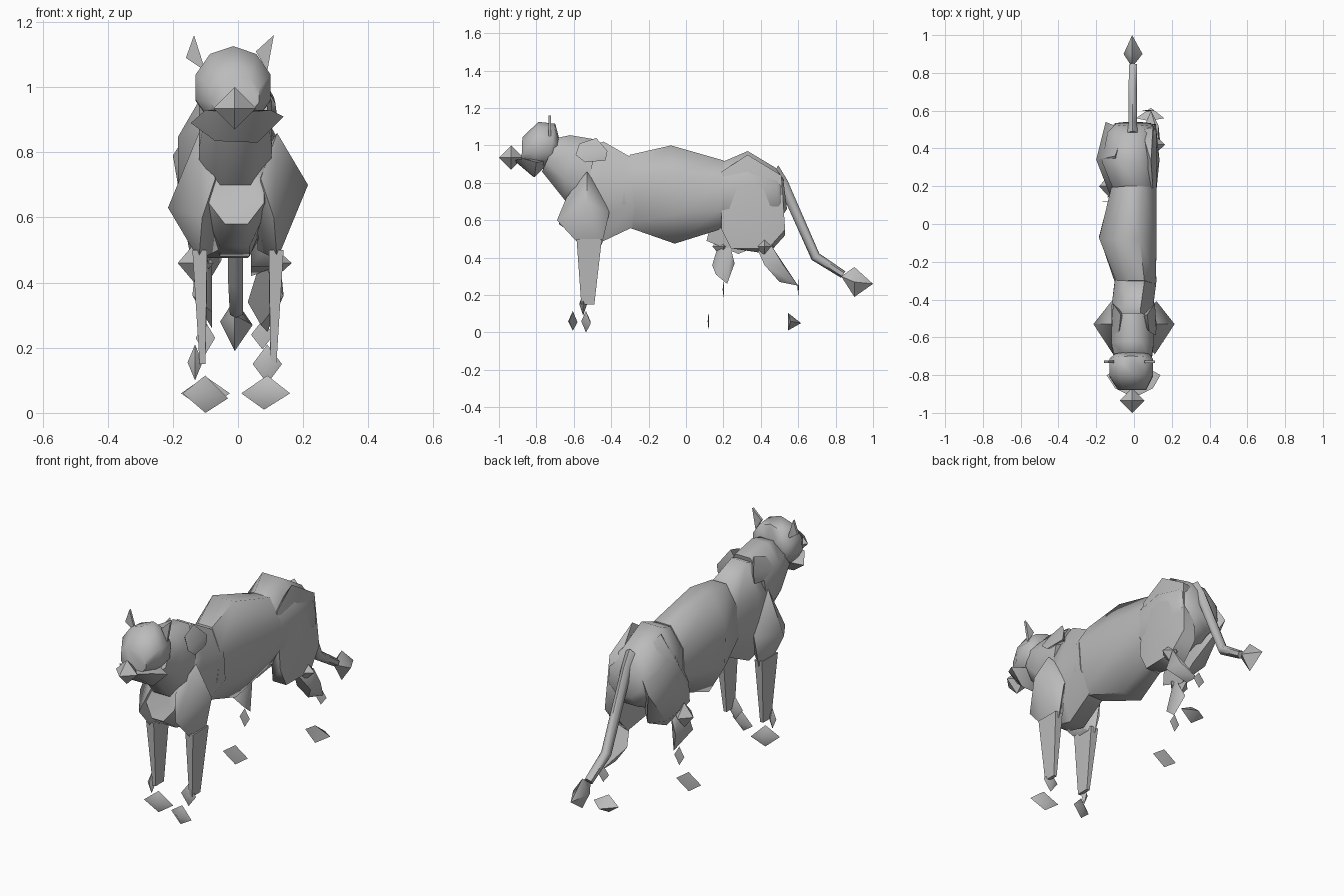
import bpy, bmesh, math
from mathutils import Vector

grey = bpy.data.materials.new("plain grey")
grey.diffuse_color = (0.5, 0.5, 0.5, 1)


def finish(name, bm, angle):
    bmesh.ops.recalc_face_normals(bm, faces=bm.faces)
    me = bpy.data.meshes.new(name)
    bm.to_mesh(me)
    bm.free()
    me.materials.append(grey)
    ob = bpy.data.objects.new(name, me)
    bpy.context.collection.objects.link(ob)
    bpy.ops.object.select_all(action='DESELECT')
    ob.select_set(True)
    bpy.context.view_layer.objects.active = ob
    bpy.ops.object.shade_smooth_by_angle(angle=math.radians(angle))
    return ob


def loft(name, rings, n=8):
    """Each ring: bottom (y, z), top (y, z), left x, right x."""
    bm = bmesh.new()
    loops = []
    for yb, zb, yt, zt, xl, xr in rings:
        loop = []
        for i in range(n):
            a = 2 * math.pi * (i + 0.5) / n
            k = 1 / math.cos(math.pi / n)      # flats touch the limits
            s, c = math.sin(a) * k, math.cos(a) * k
            t = 0.5 + 0.5 * s
            loop.append(bm.verts.new(((xl + xr) / 2 + c * (xr - xl) / 2,
                                      yb + (yt - yb) * t, zb + (zt - zb) * t)))
        loops.append(loop)
    for a, b in zip(loops, loops[1:]):
        for i in range(n):
            j = (i + 1) % n
            bm.faces.new((a[i], a[j], b[j], b[i]))
    bm.faces.new(loops[0])
    bm.faces.new(loops[-1])
    return finish(name, bm, 60)


def hull(name, pts):
    bm = bmesh.new()
    for p in pts:
        bm.verts.new(p)
    r = bmesh.ops.convex_hull(bm, input=bm.verts[:])
    junk = {v for v in r["geom_interior"] if isinstance(v, bmesh.types.BMVert)}
    bmesh.ops.delete(bm, geom=list(junk), context='VERTS')
    return finish(name, bm, 55)


def diamond(name, c, r):
    """Octahedron with centre c and half sizes r."""
    pts = []
    for k in range(3):
        for s in (-1, 1):
            p = Vector(c)
            p[k] += s * r[k]
            pts.append(p)
    return hull(name, pts)


# trunk
loft("neck", [(-.77, .86, -.69, 1.04, -.10, .09), (-.65, .71, -.62, 1.055, -.12, .105),
              (-.56, .64, -.47, 1.03, -.12, .10)])
loft("chest", [(-.68, .58, -.60, .80, -.09, .08), (-.58, .51, -.53, .99, -.12, .10),
               (-.46, .48, -.44, 1.02, -.12, .10), (-.27, .57, -.30, .94, -.10, .12)])
loft("torso", [(-.36, .58, -.30, .95, -.09, .115), (-.06, .475, -.08, 1.0, -.185, .12),
               (.18, .55, .20, .92, -.12, .12)])
loft("pelvis", [(.17, .56, .19, .91, -.11, .12), (.33, .53, .33, .97, -.17, .12),
                (.50, .60, .48, .88, -.14, .12), (.54, .66, .52, .82, -.10, .09)])

# head
loft("head", [(-.88, .91, -.875, 1.04, -.085, .065), (-.82, .88, -.79, 1.12, -.13, .10),
              (-.74, .88, -.70, 1.11, -.13, .10), (-.70, .92, -.68, 1.04, -.10, .08)], 10)
diamond("muzzle", (-.01, -.935, .935), (.065, .065, .065))
hull("lower_jaw", [(-.145, -.80, .89), (.14, -.80, .91), (0, -.92, .92), (-.07, -.82, .835),
                   (.06, -.81, .83), (-.1, -.87, .93), (.1, -.87, .93), (0, -.72, .92)])
for name, pts in (("left_ear", ((-.16, 1.09), (-.135, 1.16), (-.10, 1.05))),
                  ("right_ear", ((.055, 1.11), (.11, 1.16), (.09, 1.05)))):
    hull(name, [(x, y, z) for x, z in pts for y in (-.735, -.722)])

# fur tufts on the neck
for s, name in ((-1, "left_ruff"), (1, "right_ruff")):
    hull(name, [(s * x, y, z) for x, y, z in ((.115, -.59, .95), (.12, -.54, .91),
                (.11, -.43, .92), (.11, -.42, .97), (.07, -.48, 1.04), (.08, -.57, 1.01),
                (.03, -.5, .95))])

# shoulders
for s, name, zm in ((-1, "left_shoulder", .63), (1, "right_shoulder", .70)):
    hull(name, [(s * .215, -.53, zm), (s * .12, -.53, .86), (s * .11, -.69, .60),
                (s * .12, -.41, .64), (s * .12, -.57, .47), (s * .12, -.45, .47),
                (s * .07, -.64, .72), (s * .06, -.5, .5), (s * .05, -.45, .75)])

# front legs
for s, name in ((-1, "left"), (1, "right")):
    hull(name + "_front_leg",
         [(s * x, y, .50) for x in (.095, .14) for y in (-.585, -.45)]
         + [(s * x, -.555, .38) for x in (.095, .13)]
         + [(s * x, y, .15) for x in (.10, .118) for y in (-.56, -.49)])
diamond("left_front_ankle", (-.132, -.55, .155), (.023, .02, .055))
diamond("right_front_ankle", (.09, -.55, .15), (.045, .02, .06))
hull("left_front_paw", [(-.17, -.56, .06), (-.03, -.51, .045), (-.10, -.535, .115),
                        (-.10, -.535, 0), (-.1, -.56, .06), (-.1, -.51, .06)])
hull("right_front_paw", [(.01, -.585, .06), (.16, -.625, .06), (.08, -.605, .01),
                         (.09, -.605, .115), (.08, -.58, .055), (.08, -.63, .06)])

# thighs: left one steps forward, right one trails
hull("left_thigh", [(-.20, .34, .79), (-.15, .54, .70), (-.10, .11, .49), (-.13, .16, .62),
                    (-.15, .38, .50), (-.08, .28, .42), (-.05, .2, .85), (-.1, .36, .95),
                    (-.05, .5, .84), (-.05, .4, .47)])
hull("right_thigh", [(x, y, z) for x, y, z in ((.10, .19, .86), (.12, .19, .55), (.12, .24, .45),
                     (.125, .44, .45), (.115, .53, .55), (.10, .51, .84), (.09, .33, .95),
                     (.135, .34, .72), (.04, .2, .8), (.04, .24, .45), (.04, .44, .42),
                     (.04, .53, .52), (.04, .5, .84))])

# lower back legs
diamond("left_hock", (-.13, .20, .46), (.055, .06, .065))
diamond("right_hock", (.11, .42, .46), (.055, .05, .05))
hull("left_back_shin", [(-.14, .14, .36), (-.08, .16, .31), (-.08, .22, .26), (-.12, .26, .37),
                        (-.13, .17, .46), (-.08, .24, .45), (-.1, .2, .5)])
diamond("left_back_ankle", (-.10, .20, .23), (.03, .004, .05))
diamond("left_back_paw", (-.10, .12, .06), (.075, .004, .052))
hull("right_back_shin", [(.07, .37, .47), (.13, .46, .46), (.14, .42, .36), (.03, .46, .34),
                         (.09, .60, .25), (.07, .5, .27), (.13, .52, .36)])
diamond("right_back_ankle", (.075, .60, .24), (.035, .004, .045))
hull("right_back_paw", [(.01, .56, .06), (.16, .56, .06), (.08, .545, .01), (.08, .545, .105),
                        (.09, .615, .05)])

# tail
loft("tail", [(.46, .82, .49, .89, -.035, .02), (.50, .78, .54, .81, -.03, .015),
              (.675, .39, .71, .42, -.03, .015), (.83, .295, .85, .325, -.025, .015)], 6)
hull("tail_tip", [(-.055, .90, .28), (.045, .90, .27), (-.01, .83, .30), (-.01, .90, .35),
                  (-.01, 1.0, .26), (-.01, .90, .19)])
